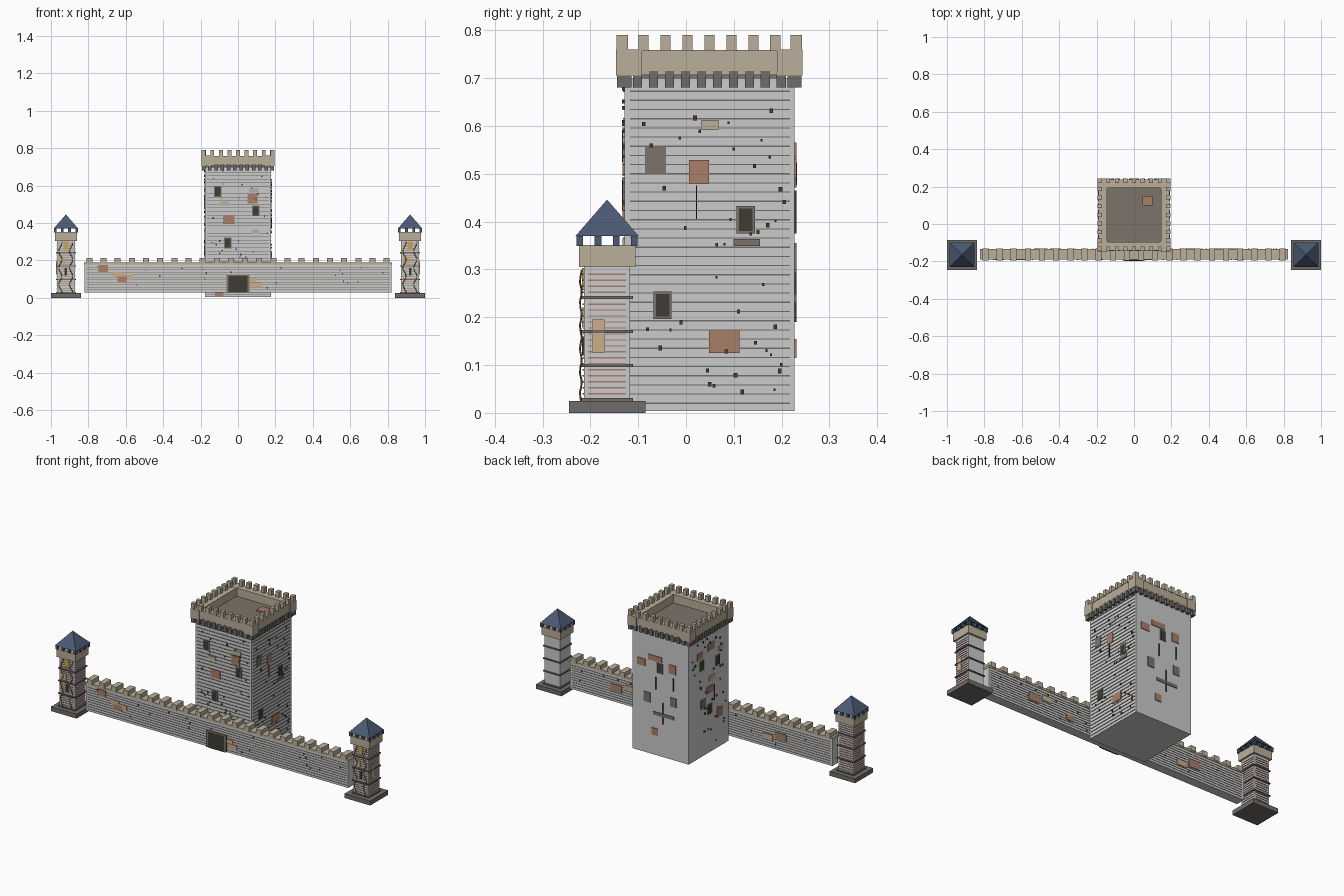
import bpy, bmesh, math, random
from mathutils import Matrix, Vector

if "Cube" in bpy.data.objects:
    bpy.data.objects.remove(bpy.data.objects["Cube"])
random.seed(4)

def mat(name, *c):
    m = bpy.data.materials.new(name)
    m.diffuse_color = (*c, 1)
    m.use_nodes = True
    m.node_tree.nodes["Principled BSDF"].inputs["Base Color"].default_value = m.diffuse_color
    return m

SAND = mat("sand_stone", .50, .43, .32)
DARK = mat("dark_stone", .16, .15, .14)
BLACK = mat("opening", .05, .045, .035)
BROWN = mat("brick", .40, .21, .14)
TAN = mat("tan_brick", .60, .42, .25)
TAUPE = mat("taupe", .20, .175, .145)
BLUE = mat("slate", .07, .10, .17)
GOLD = mat("gold", .55, .38, .08)
OLIVE = mat("vine", .22, .20, .04)

def boxes(name, items, m=None):
    """One object from many boxes given as (x0, x1, y0, y1, z0, z1)."""
    bm = bmesh.new()
    for x0, x1, y0, y1, z0, z1 in items:
        M = Matrix.Translation(((x0+x1)/2, (y0+y1)/2, (z0+z1)/2)) @ \
            Matrix.Diagonal((x1-x0, y1-y0, z1-z0, 1))
        bmesh.ops.create_cube(bm, size=1, matrix=M)
    me = bpy.data.meshes.new(name)
    bm.to_mesh(me)
    bm.free()
    o = bpy.data.objects.new(name, me)
    bpy.context.collection.objects.link(o)
    if m:
        me.materials.append(m)
    return o

def cbox(x, y, hx, hy, z0, z1):
    return (x-hx, x+hx, y-hy, y+hy, z0, z1)

def panel(body, side, u, z, w, h, d=.004):
    """Thin box on a side (F, B, L, R) of a body; u is the world x or y."""
    x0, x1, y0, y1 = body
    e = .002
    if side in "FB":
        a, b = (y0-d, y0+e) if side == "F" else (y1-e, y1+d)
        return (u-w/2, u+w/2, a, b, z-h/2, z+h/2)
    a, b = (x0-d, x0+e) if side == "L" else (x1-e, x1+d)
    return (a, b, u-w/2, u+w/2, z-h/2, z+h/2)

def ring(cx, cy, r, n, w, t, z0, z1):
    """n evenly spaced blocks along each side of a square, corners included."""
    out = []
    for i in range(n):
        s = -r + w/2 + i*(2*r - w)/(n-1)
        for k in (-1, 1):
            out.append(cbox(cx+s, cy+k*(r-t/2), w/2, t/2, z0, z1))
            if 0 < i < n-1:
                out.append(cbox(cx+k*(r-t/2), cy+s, t/2, w/2, z0, z1))
    return out

# ---- keep
CY = .049
KEEP = (-.176, .176, -.129, .227)
boxes("keep_body", [(*KEEP, .004, .70)])
boxes("keep_corbels", ring(0, CY, .193, 12, .019, .03, .68, .715), DARK)
R = .190
walls = []
for k in (-1, 1):
    walls += [cbox(0, CY+k*(R-.023), R, .023, .707, .759),
              cbox(k*(R-.023), CY, .023, R-.046, .707, .759)]
    for j in (-1, 1):
        walls.append(cbox(k*.168, CY+j*.168, .027, .027, .706, .760))
boxes("keep_parapet", walls, SAND)
boxes("keep_merlons", ring(0, CY, .194, 9, .021, .024, .757, .79), SAND)
boxes("keep_roof_floor", [cbox(0, CY, .16, .16, .695, .712)], TAUPE)
boxes("roof_hatch", [cbox(.072, .125, .026, .026, .71, .722)], BROWN)

# mortar courses on the front and right of the keep
rows = []
for i in range(35):
    z = .02 + i*.0192
    for s, c in (("F", 0), ("R", .05)):
        rows.append(panel(KEEP, s, c, z, .334, .0025, .0025))
boxes("keep_mortar", rows, DARK)
# pock marks
specks = []
for s, c in (("F", 0), ("R", .05), ("L", .05)):
    for i in range(42):
        q = random.uniform(.004, .008)
        specks.append(panel(KEEP, s, c+random.uniform(-.16, .16),
                            random.uniform(.04, .68), q, q*1.3, .005))
boxes("keep_pock_marks", specks, BLACK)

# windows: frame, opening
wins = [("F", -.108, .568), ("F", .095, .465), ("F", -.055, .293),
        ("R", .125, .404), ("R", -.049, .225), ("L", .11, .52),
        ("L", -.03, .50), ("L", .04, .25), ("B", .005, .50)]
boxes("window_frames", [panel(KEEP, s, u, z, .038, .057) for s, u, z in wins], TAUPE)
boxes("window_openings", [panel(KEEP, s, u, z, .028, .047, .005) for s, u, z in wins], BLACK)

# repair patches
P = lambda name, m, ps: boxes(name, [panel(KEEP, *p) for p in ps], m)
P("brick_patches", BROWN, [
    ("F", .078, .53, .052, .05), ("F", -.05, .42, .06, .048), ("F", -.1, .02, .045, .02),
    ("R", .027, .504, .042, .05), ("R", .08, .149, .064, .047),
    ("B", .12, .51, .05, .04), ("B", .035, .55, .085, .03), ("B", -.075, .515, .045, .05),
    ("B", .035, .135, .04, .04), ("L", .13, .58, .05, .035), ("L", .03, .6, .06, .04),
    ("L", .04, .36, .055, .04), ("L", -.05, .2, .05, .05)])
P("sand_patches", SAND, [
    ("F", .085, .575, .05, .022), ("F", .095, .355, .035, .02), ("F", -.07, .505, .045, .02),
    ("R", .05, .602, .036, .021), ("L", .02, .42, .05, .03), ("L", -.06, .56, .04, .025)])
P("taupe_patches", TAUPE, [
    ("R", -.064, .529, .042, .056), ("R", .127, .356, .056, .015),
    ("B", .083, .32, .04, .055), ("B", -.08, .33, .04, .05),
    ("B", -.02, .24, .13, .018), ("L", .1, .3, .04, .05)])
P("cracks", BLACK, [
    ("R", .022, .44, .003, .07), ("B", -.015, .25, .007, .12), ("B", .03, .41, .006, .07),
    ("B", -.08, .43, .006, .07), ("L", .0, .33, .005, .09)])

# ---- curtain wall
WALL = (-.822, .822, -.188, -.136)
boxes("curtain_wall", [(*WALL, .03, .182)])
boxes("wall_coping", [(-.824, .824, -.191, -.133, .178, .19)], SAND)
boxes("wall_merlons", [cbox(-.795+i*1.59/21, -.162, .016, .032, .185, .213)
                       for i in range(22)], SAND)
boxes("wall_mortar", [panel(WALL, s, 0, .043+i*.0135, 1.62, .002, .002)
                      for i in range(10) for s in "FB"], TAUPE)
W = lambda name, m, ps: boxes(name, [panel(WALL, *p) for p in ps], m)
W("wall_brick", BROWN, [("F", -.72, .157, .05, .035), ("F", -.62, .1, .05, .03),
    ("B", .53, .11, .07, .04), ("B", -.5, .11, .07, .04), ("B", .3, .08, .05, .03)])
W("wall_tan", TAN, [("F", -.6, .11, .07, .03), ("F", -.64, .125, .05, .025),
    ("F", .095, .07, .06, .025), ("F", .075, .095, .05, .02),
    ("B", -.42, .09, .06, .03), ("B", .45, .13, .06, .025)])
W("wall_pock_marks", BLACK, [(s, random.uniform(-.78, .78), random.uniform(.05, .17),
    .006, .007, .004) for s in "FB" for i in range(22)])
W("gate_frame", TAUPE, [("F", 0, .078, .125, .096, .008)])
W("gate_opening", BLACK, [("F", 0, .073, .10, .086, .010)])

# ---- corner towers
TY = -.165
for sx, tag in ((-1, "left"), (1, "right")):
    X = sx*.92
    T = (X-.048, X+.048, TY-.048, TY+.048)
    boxes(tag+"_tower_base", [cbox(X, TY, .08, .08, 0, .025)], DARK)
    boxes(tag+"_tower_body", [(*T, .02, .31)])
    boxes(tag+"_tower_bands", [cbox(X, TY, .054, .054, z-.003, z+.003)
                               for z in (.028, .099, .17, .241)], DARK)
    boxes(tag+"_tower_crown", [cbox(X, TY, .059, .059, .305, .351)], SAND)
    boxes(tag+"_tower_merlons", ring(X, TY, .064, 4, .014, .014, .349, .372), BLUE)
    # pyramid roof
    bpy.ops.mesh.primitive_cone_add(vertices=4, radius1=.066*math.sqrt(2), radius2=0,
        depth=.076, location=(X, TY, .408), rotation=(0, 0, math.pi/4))
    roof = bpy.context.object
    roof.name = tag+"_tower_roof"
    roof.data.materials.append(BLUE)
    # brick courses
    sides = "FBLR" if sx < 0 else "FR"
    boxes(tag+"_tower_courses", [panel(T, s, X if s in "FB" else TY, .04+i*.0125,
        .08, .0028, .003) for s in sides for i in range(21)], BROWN)
    boxes(tag+"_tower_patches", [panel(T, "F", X-.02, .2, .03, .04),
        panel(T, "R" if sx > 0 else "L", TY-.018, .16, .026, .07)], TAN)
    boxes(tag+"_tower_lancet", [panel(T, "F", X, .28, .026, .045, .005)], GOLD)
    boxes(tag+"_tower_slit", [panel(T, "F", X, .14, .014, .04, .005)], BLACK)
    # climbing vines on the front face
    cu = bpy.data.curves.new(tag+"_vine", "CURVE")
    cu.dimensions = "3D"
    cu.bevel_depth = .002
    cu.bevel_resolution = 0
    for ox in (-.03, .028):
        sp = cu.splines.new("POLY")
        sp.points.add(23)
        for i, p in enumerate(sp.points):
            p.co = (X+ox+.009*math.sin(i*.9), TY-.055+.002*math.sin(i*1.7),
                    .004+i*.0128, 1)
    vine = bpy.data.objects.new(tag+"_tower_vine", cu)
    bpy.context.collection.objects.link(vine)
    cu.materials.append(OLIVE)
